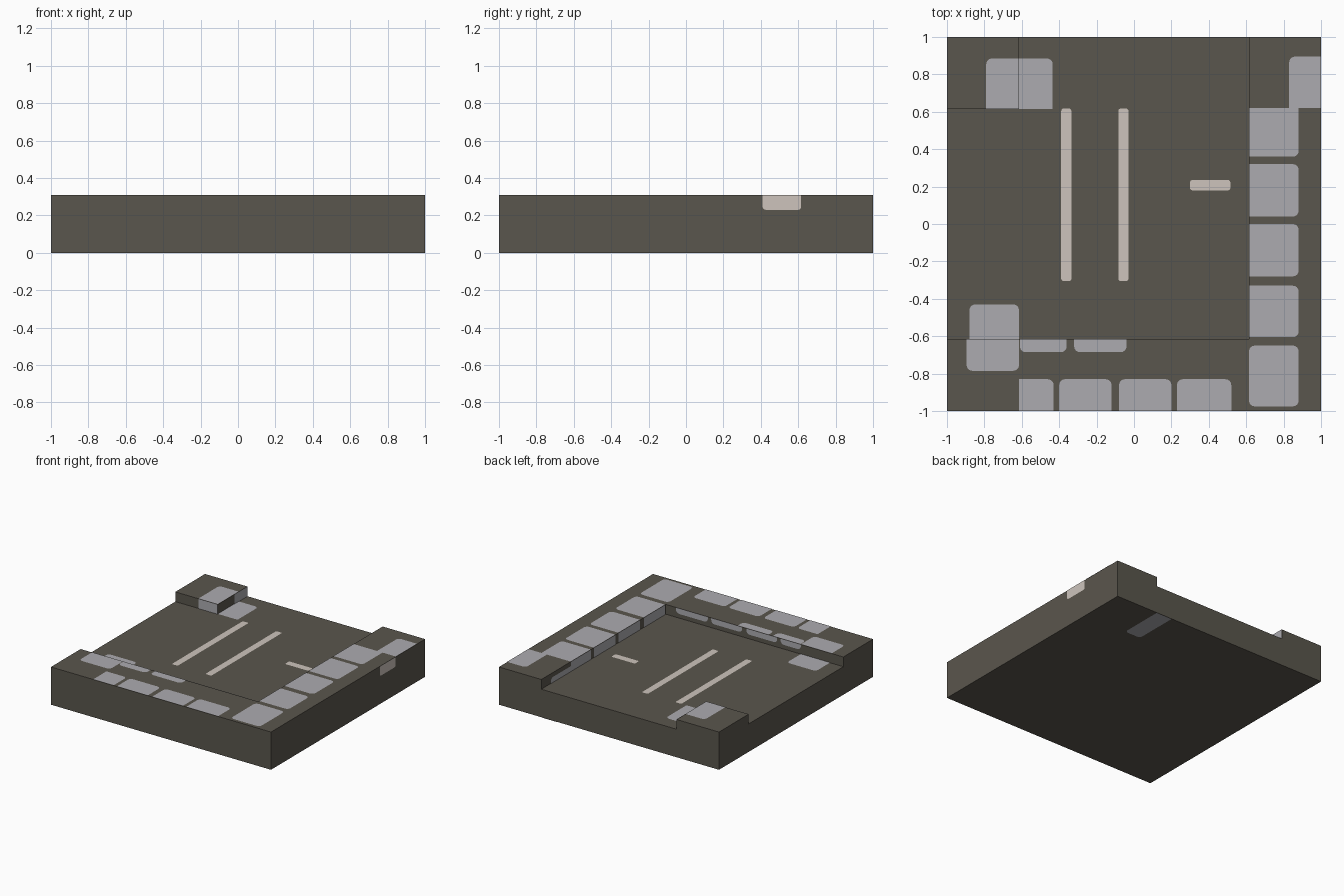
import bpy, bmesh, math
from mathutils import Vector

if "Cube" in bpy.data.objects:
    bpy.data.objects.remove(bpy.data.objects["Cube"])

ROAD, TOP, K, LIFT = 0.23, 0.31, 0.615, 0.002


def material(name, rgb):
    def lin(c):
        c /= 255
        return c / 12.92 if c <= 0.04045 else ((c + 0.055) / 1.055) ** 2.4
    m = bpy.data.materials.new(name)
    m.diffuse_color = (*[lin(c) for c in rgb], 1)
    m.use_nodes = True
    m.node_tree.nodes["Principled BSDF"].inputs["Base Color"].default_value = m.diffuse_color
    return m


ASPHALT = material("dark asphalt", (90, 86, 77))
STONE = material("grey paving stone", (172, 171, 176))
PAINT = material("pale road paint", (205, 196, 188))


def add_object(name, bm, mat):
    me = bpy.data.meshes.new(name)
    bm.to_mesh(me)
    bm.free()
    me.materials.append(mat)
    bpy.context.collection.objects.link(bpy.data.objects.new(name, me))


# Road slab with raised kerbs: a 3x3 cell plan extruded, then kerb cells raised
bm = bmesh.new()
cuts = (-1, -K, K, 1)
grid = [[bm.verts.new((x, y, 0)) for x in cuts] for y in cuts]
for j in range(3):
    for i in range(3):
        bm.faces.new((grid[j][i], grid[j][i + 1], grid[j + 1][i + 1], grid[j + 1][i]))


def raise_faces(faces, height):
    out = bmesh.ops.extrude_face_region(bm, geom=faces)["geom"]
    for v in out:
        if isinstance(v, bmesh.types.BMVert):
            v.co.z += height
    return [f for f in out if isinstance(f, bmesh.types.BMFace)]


tops = raise_faces(bm.faces[:], ROAD)
kerb = []
for f in tops:
    c = f.calc_center_median()
    if c.x > K or c.y < -K or (c.x < -K and c.y > K):
        kerb.append(f)
raise_faces(kerb, TOP - ROAD)
# remove the lower copies of raised cells that now sit inside the body
inner = [f for f in bm.faces if abs(f.normal.z) >= 0 and f in kerb and f.is_valid
         and all(abs(v.co.z - ROAD) < 1e-5 for v in f.verts)]
bmesh.ops.delete(bm, geom=inner, context='FACES')
bmesh.ops.recalc_face_normals(bm, faces=bm.faces[:])
bmesh.ops.dissolve_limit(bm, angle_limit=0.01, verts=bm.verts[:], edges=bm.edges[:])
add_object("road_slab", bm, ASPHALT)

# Planes on which plates lie: (u, v) -> point, and the outward normal
PLANES = {
    "road": (lambda u, v: (u, v, ROAD), (0, 0, 1)),
    "kerb": (lambda u, v: (u, v, TOP), (0, 0, 1)),
    "base": (lambda u, v: (u, v, 0), (0, 0, -1)),
    "right": (lambda u, v: (1, u, v), (1, 0, 0)),
    "right_kerb_wall": (lambda u, v: (K, u, v), (-1, 0, 0)),
    "front_kerb_wall": (lambda u, v: (u, -K, v), (0, 1, 0)),
    "corner_front": (lambda u, v: (u, K, v), (0, -1, 0)),
    "corner_side": (lambda u, v: (-K, u, v), (1, 0, 0)),
}


def plate(name, plane, u0, u1, v0, v1, corners="abcd", mat=STONE, r=0.03):
    """Flat plate; corners a,b,c,d (low-left, counter-clockwise) are rounded if listed."""
    place, n = PLANES[plane]
    n = Vector(n)
    pts = []
    spec = (("a", u0, v0, 1, 1), ("b", u1, v0, -1, 1), ("c", u1, v1, -1, -1), ("d", u0, v1, 1, -1))
    for k, (tag, u, v, su, sv) in enumerate(spec):
        if tag not in corners:
            pts.append((u, v))
            continue
        for s in range(5):
            a = math.pi * (1 + k / 2 + s / 8)
            pts.append((u + su * r + r * math.cos(a), v + sv * r + r * math.sin(a)))
    b = bmesh.new()
    f = b.faces.new([b.verts.new(Vector(place(*p)) + n * LIFT) for p in pts])
    f.normal_update()
    if f.normal.dot(n) < 0:
        f.normal_flip()
    add_object(name, b, mat)


# Right pavement stones, each folding down the kerb wall
for y0, y1 in ((0.36, 0.62), (0.04, 0.32), (-0.28, 0.0), (-0.605, -0.33)):
    plate("right_stone", "kerb", K, 0.88, y0, y1, "b" if y1 > 0.6 else "bc")
    plate("right_kerb_stone", "right_kerb_wall", y0, min(y1, K), ROAD, TOP, "")
plate("front_right_stone", "kerb", K, 0.88, -0.975, -0.65)
plate("back_right_stone", "kerb", 0.83, 1, 0.62, 0.895, "d")
plate("back_kerb_stone", "right_kerb_wall", K, 0.88, ROAD, 0.275, "c")

# Front pavement stones
for x0, x1 in ((-0.615, -0.43), (-0.4, -0.12), (-0.08, 0.2), (0.23, 0.52)):
    plate("front_stone", "kerb", x0, x1, -1, -0.83, "c" if x0 < -0.6 else "cd")
    plate("front_kerb_stone", "front_kerb_wall", x0, x1, 0.265, TOP, "ab")
for x0, x1 in ((-0.61, -0.36), (-0.32, -0.04)):
    plate("front_edge_stone", "kerb", x0, x1, -0.685, -K, "ab")
plate("front_left_stone", "kerb", -0.895, -K, -0.785, -K, "ab")
plate("front_left_road_stone", "road", -0.88, -K, -K, -0.43, "cd")

# Back left corner stones
plate("corner_stone", "kerb", -0.79, -K, K, 0.885, "d")
plate("corner_road_stone", "road", -K, -0.435, K, 0.885, "c")
plate("corner_front_stone", "corner_front", -0.79, -K, ROAD, TOP, "")
plate("corner_side_stone", "corner_side", 0.83, 1, ROAD, TOP, "")

# Painted road lines and the pale plate on the right side
for x in (-0.362, -0.057):
    plate("lane_line", "road", x - 0.027, x + 0.027, -0.305, 0.617, "abcd", PAINT, 0.012)
plate("short_line", "road", 0.3, 0.515, 0.18, 0.235, "abcd", PAINT, 0.012)
plate("side_patch", "right", 0.41, K, ROAD, TOP, "ab", PAINT, 0.015)

# Stone patch underneath
plate("base_stone", "base", 0.47, K, 0.63, 1, "ab")
